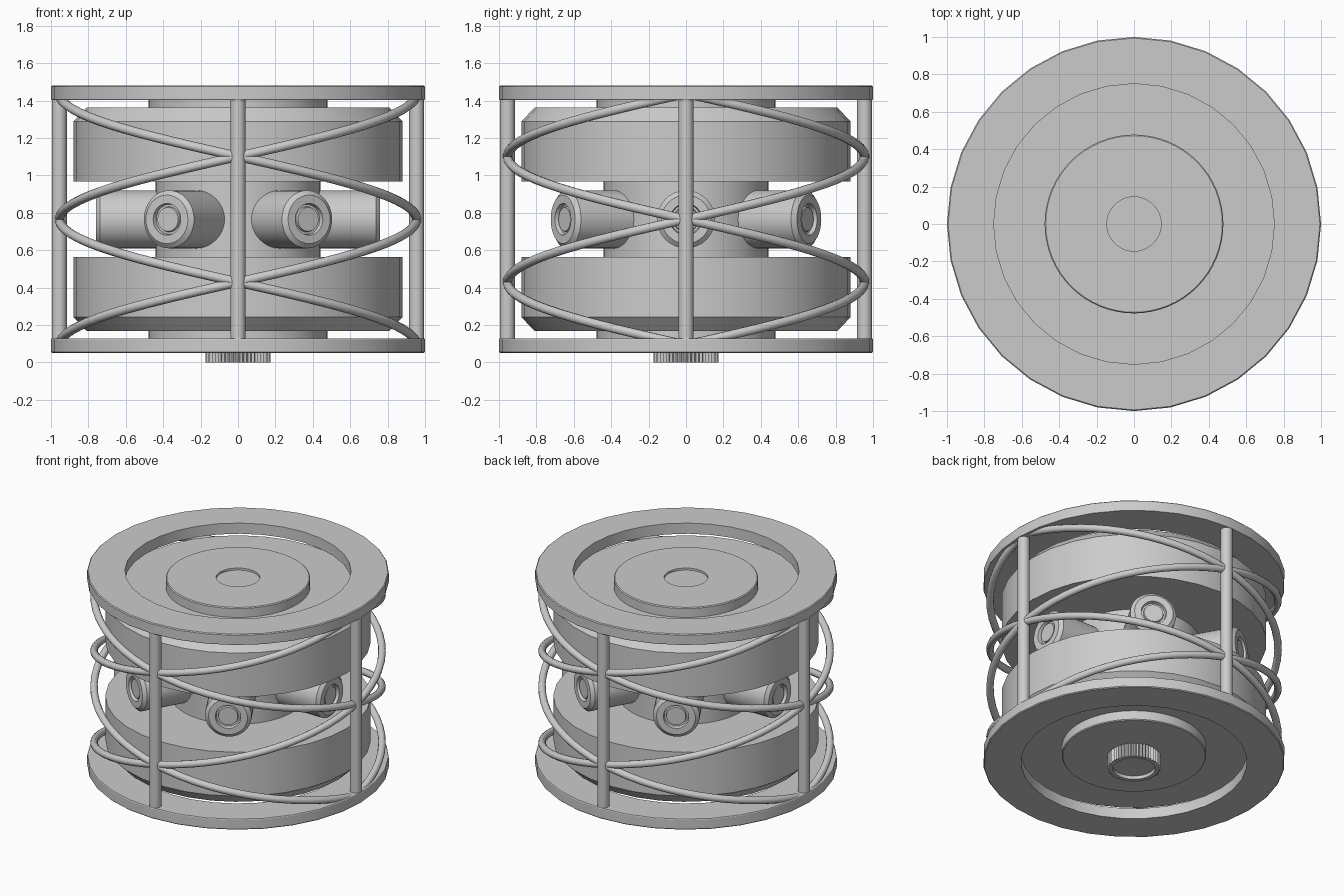
import bpy, bmesh
from math import sin, cos, pi
from mathutils import Matrix

if "Cube" in bpy.data.objects:
    bpy.data.objects.remove(bpy.data.objects["Cube"])

MID = 0.765          # mid height; the model mirrors above and below it
CAGE_R = 0.955       # radius on which posts and wires sit


def lathe(name, profile, segs=32, closed=False, wobble=0.0, matrix=None):
    """Revolve (radius, z) points about z; wobble insets every other column of rim points."""
    bm = bmesh.new()
    rmax = max(r for r, z in profile)
    cols = []
    for i in range(segs):
        a = 2 * pi * i / segs
        col = []
        for r, z in profile:
            rr = r - wobble * (i % 2) if r == rmax else r
            col.append(bm.verts.new((rr * cos(a), rr * sin(a), z)))
        cols.append(col)
    n = len(profile)
    for i in range(segs):
        a, b = cols[i], cols[(i + 1) % segs]
        for j in range(n if closed else n - 1):
            k = (j + 1) % n
            bm.faces.new((a[j], b[j], b[k], a[k]))
    bmesh.ops.remove_doubles(bm, verts=bm.verts, dist=1e-5)
    bmesh.ops.dissolve_degenerate(bm, edges=bm.edges, dist=1e-6)
    if matrix:
        bm.transform(matrix)
    bmesh.ops.recalc_face_normals(bm, faces=bm.faces)
    me = bpy.data.meshes.new(name)
    bm.to_mesh(me)
    bm.free()
    ob = bpy.data.objects.new(name, me)
    bpy.context.collection.objects.link(ob)
    return ob


# Parts mirrored above and below the middle (heights measured from MID)
for side, s in (("upper", 1), ("lower", -1)):
    def half(pts):
        return [(r, MID + s * h) for r, h in pts]

    # end ring of the cage
    lathe(side + "_ring", half([(0.75, 0.637), (0.997, 0.637), (1.0, 0.642), (1.0, 0.709),
                                (0.994, 0.715), (0.75, 0.715)]), closed=True)
    # chamfered drum
    lathe(side + "_drum", half([(0, 0.202), (0.88, 0.202), (0.88, 0.523),
                                (0.81, 0.597), (0, 0.597)]))
    # raised hub with shallow centre recess
    lathe(side + "_hub", half([(0, 0.58), (0.478, 0.58), (0.478, 0.662), (0.472, 0.668),
                               (0.145, 0.668), (0.145, 0.653), (0, 0.653)]), 64)

# Central core between the drums
lathe("core", [(0, 0.54), (0.44, 0.54), (0.44, 0.99), (0, 0.99)], 48)

# Knurled knob underneath
lathe("knurled_knob", [(0, 0.12), (0.175, 0.12), (0.175, 0), (0.14, 0),
                       (0.14, 0.025), (0, 0.025)], 96, wobble=0.012)

# Six radial nozzles with chamfered, recessed ends
nozzle = [(0, 0.3), (0.155, 0.3), (0.155, 0.738), (0.13, 0.76), (0.085, 0.76),
          (0.08, 0.735), (0.068, 0.735), (0.064, 0.75), (0, 0.75)]
for i in range(6):
    m = (Matrix.Translation((0, 0, MID)) @ Matrix.Rotation(i * pi / 3, 4, 'Z')
         @ Matrix.Rotation(pi / 2, 4, 'Y'))
    lathe(f"nozzle_{i + 1}", nozzle, 32, matrix=m)

# Four cage posts
for i in range(4):
    a = i * pi / 2
    m = Matrix.Translation((CAGE_R * cos(a), CAGE_R * sin(a), 0))
    lathe(f"post_{i + 1}", [(0, 0.11), (0.04, 0.11), (0.04, 1.42), (0, 1.42)], 20, matrix=m)

# Smooth shading with sharp edges kept
for ob in bpy.context.collection.objects:
    ob.select_set(True)
    bpy.context.view_layer.objects.active = ob
bpy.ops.object.shade_smooth_by_angle(angle=pi / 6)

# Four helical wires: two starts, each wound both ways for one full turn
STEPS = 64
for start in (0, pi):
    for turn in (1, -1):
        cu = bpy.data.curves.new("wire", 'CURVE')
        cu.dimensions = '3D'
        cu.bevel_depth = 0.025
        cu.bevel_resolution = 3
        cu.use_fill_caps = True
        sp = cu.splines.new('POLY')
        sp.points.add(STEPS)
        for k, p in enumerate(sp.points):
            t = k / STEPS
            a = start + turn * 2 * pi * t
            p.co = (CAGE_R * cos(a), CAGE_R * sin(a), MID + 0.672 * (1 - 2 * t), 1)
        sp.use_smooth = True
        hand = "left" if turn > 0 else "right"
        ob = bpy.data.objects.new(f"{hand}_wire", cu)
        bpy.context.collection.objects.link(ob)
